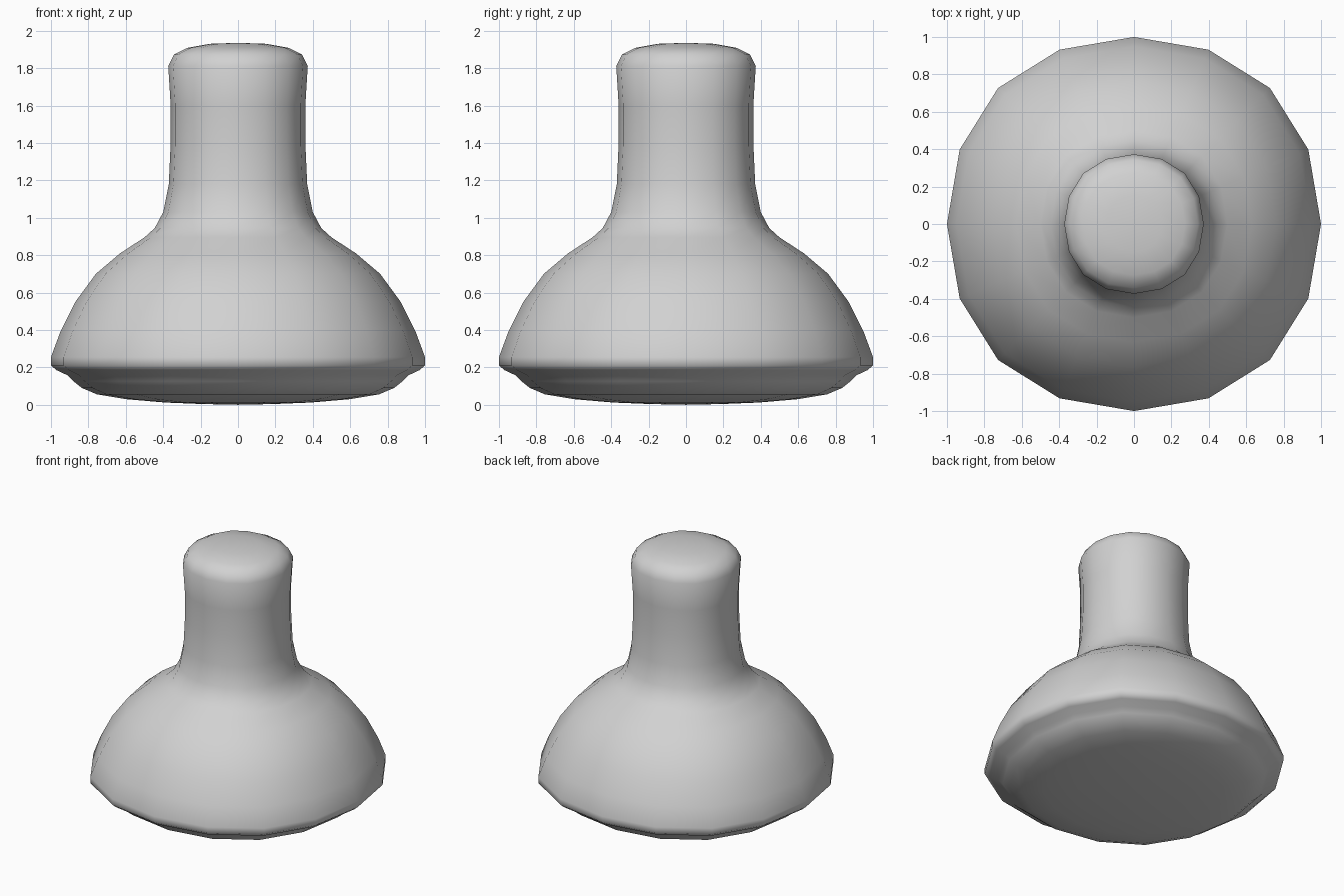
import bpy
import bmesh

cube = bpy.data.objects.get("Cube")
if cube:
    bpy.data.objects.remove(cube, do_unlink=True)

# Flat grey material
grey = bpy.data.materials.new("plain_grey")
grey.use_nodes = True
colour = (0.64, 0.64, 0.64, 1.0)
grey.diffuse_color = colour
grey.node_tree.nodes["Principled BSDF"].inputs["Base Color"].default_value = colour

# Half profile (radius, height): underside, rim, shoulder, neck, rounded top
underside = [(0.19, 0.004), (0.39, 0.012), (0.60, 0.03), (0.755, 0.056),
             (0.835, 0.09), (0.88, 0.126), (0.91, 0.157), (0.97, 0.185)]
rim = [(1.0, 0.21), (1.0, 0.255)]
shoulder = [(0.95, 0.39), (0.87, 0.55), (0.76, 0.70), (0.63, 0.81), (0.50, 0.895)]
neck = [(0.445, 0.945), (0.40, 1.03), (0.37, 1.18), (0.36, 1.40), (0.36, 1.60)]
top = [(0.373, 1.81), (0.342, 1.873), (0.273, 1.908), (0.15, 1.93)]
profile = underside + rim + shoulder + neck + top

# Softly squared sixteen-sided section: one quarter, turned four times
quarter = [(1.0, 0.0), (0.932, 0.398), (0.727, 0.727), (0.398, 0.932)]
section = []
for _ in range(4):
    section += quarter
    quarter = [(-y, x) for x, y in quarter]
count = len(section)

# Sweep the profile around the section and close both ends
bm = bmesh.new()
rings = [[bm.verts.new((x * r, y * r, z)) for x, y in section] for r, z in profile]
for low, high in zip(rings, rings[1:]):
    for i in range(count):
        j = (i + 1) % count
        bm.faces.new((low[i], low[j], high[j], high[i]))
for ring, height in ((rings[0], 0.0), (rings[-1], 1.935)):
    pole = bm.verts.new((0, 0, height))
    for i in range(count):
        bm.faces.new((ring[i], ring[(i + 1) % count], pole))
bmesh.ops.recalc_face_normals(bm, faces=bm.faces[:])
for face in bm.faces:
    face.smooth = True

mesh = bpy.data.meshes.new("flask_body")
bm.to_mesh(mesh)
bm.free()
mesh.materials.append(grey)
body = bpy.data.objects.new("flask_body", mesh)
bpy.context.scene.collection.objects.link(body)
